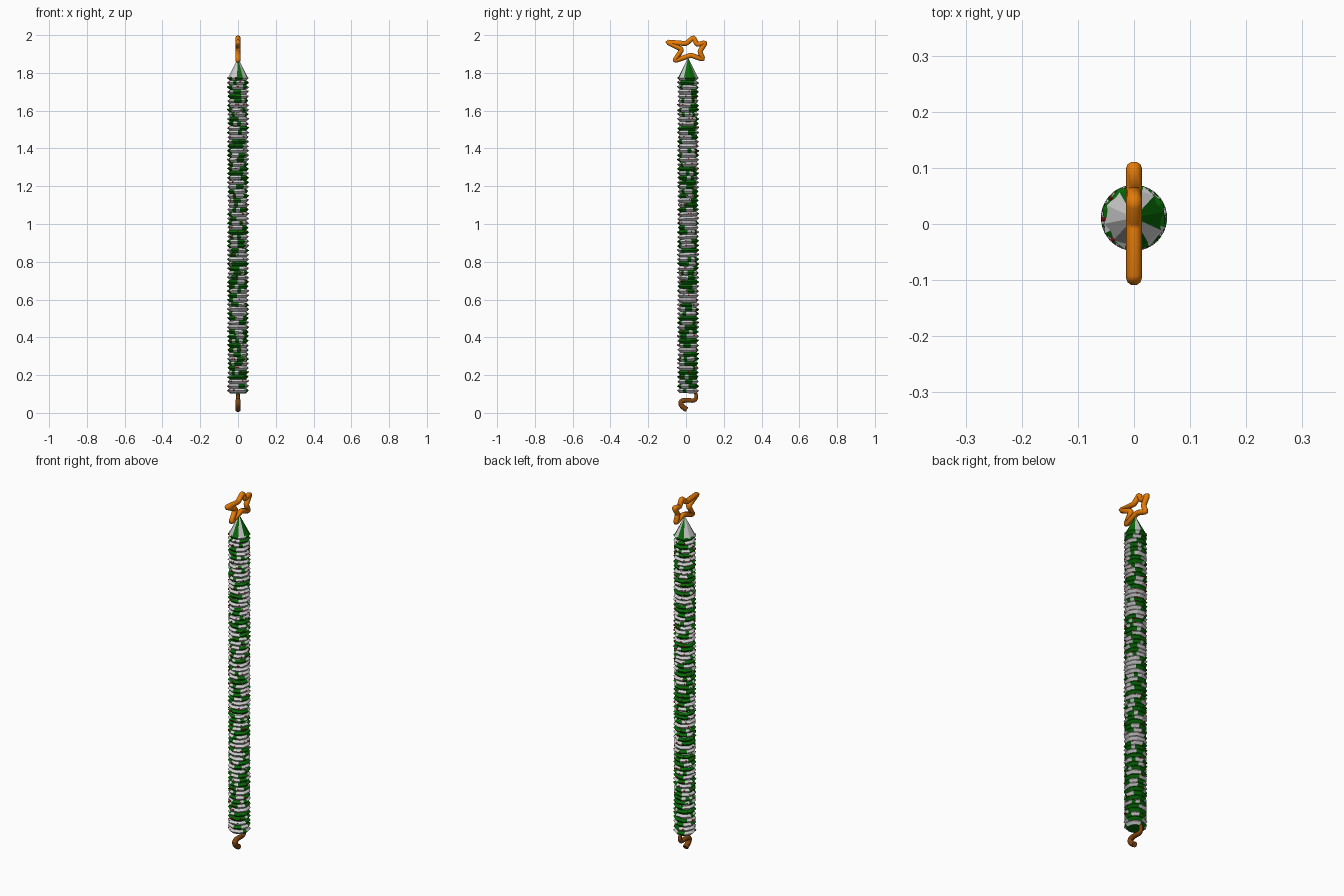
import bpy, bmesh, math, random
from mathutils import Matrix, Vector

if "Cube" in bpy.data.objects:
    bpy.data.objects.remove(bpy.data.objects["Cube"])

random.seed(4)
CY = 0.011                      # column axis offset in y


def material(name, rgb):
    m = bpy.data.materials.new(name)
    m.diffuse_color = (*rgb, 1)
    m.use_nodes = True
    m.node_tree.nodes["Principled BSDF"].inputs["Base Color"].default_value = m.diffuse_color
    return m


green = material("green", (0.002, 0.14, 0.002))
white = material("white", (0.72, 0.72, 0.72))
red = material("red", (0.6, 0.005, 0.01))
orange = material("orange", (0.8, 0.2, 0.002))
brown = material("brown", (0.22, 0.06, 0.005))


def mesh_object(name, bm, mats):
    me = bpy.data.meshes.new(name)
    bm.to_mesh(me)
    bm.free()
    for m in mats:
        me.materials.append(m)
    ob = bpy.data.objects.new(name, me)
    bpy.context.collection.objects.link(ob)
    return ob


def tube(name, pts, radius, mat, cyclic=False, kind='POLY', radii=None):
    cu = bpy.data.curves.new(name, 'CURVE')
    cu.dimensions = '3D'
    cu.bevel_depth = radius
    cu.bevel_resolution = 3
    cu.use_fill_caps = True
    cu.resolution_u = 6
    sp = cu.splines.new(kind)
    sp.points.add(len(pts) - 1)
    for i, (y, z) in enumerate(pts):
        sp.points[i].co = (0, y, z, 1)
        sp.points[i].radius = radii[i] if radii else 1
    sp.use_cyclic_u = cyclic
    if kind == 'NURBS':
        sp.order_u = 3
        sp.use_endpoint_u = True
    cu.materials.append(mat)
    ob = bpy.data.objects.new(name, cu)
    bpy.context.collection.objects.link(ob)


def ring(bm, M, radii, z, n):
    return [bm.verts.new(M @ Vector((radii[i % 2] * math.cos(math.tau * i / n),
                                     radii[i % 2] * math.sin(math.tau * i / n), z)))
            for i in range(n)]


# foliage: stacked frilled skirts, each with a sloping top and an undercut
LAYERS, SIDES = 70, 16
STEP = (1.772 - 0.118) / (LAYERS - 1)
leaves, berries = bmesh.new(), bmesh.new()
for k in range(LAYERS):
    z = 0.118 + k * STEP
    tilt = Matrix.Rotation(random.uniform(-0.05, 0.05), 4, random.choice("XY"))
    M = (Matrix.Translation((0, CY, z)) @ tilt
         @ Matrix.Rotation(random.uniform(0, math.tau), 4, 'Z'))
    top = ring(leaves, M, (0.045, 0.045), 0.011, SIDES)
    rim = ring(leaves, M, (0.059, 0.054), 0, SIDES)
    low = ring(leaves, M, (0.043, 0.043), -0.014, SIDES)
    for i in range(SIDES):
        j = (i + 1) % SIDES
        if i % 2 == 0 or random.random() < 0.3:
            snowy = int(random.random() < 0.55)
        for quad, chance in (((rim[i], rim[j], top[j], top[i]), snowy),
                             ((low[i], low[j], rim[j], rim[i]), snowy)):
            leaves.faces.new(quad).material_index = chance
    if k == 0:
        leaves.faces.new(low[::-1])
    for _ in range(4):
        a = random.uniform(0, math.tau)
        p = M @ Vector((0.054 * math.cos(a), 0.054 * math.sin(a), 0.002))
        bmesh.ops.create_icosphere(berries, subdivisions=1, radius=0.0042,
                                   matrix=Matrix.Translation(p))
mesh_object("foliage_skirts", leaves, [green, white])
mesh_object("berries", berries, [red])

# pointed cap of alternating wedges
cap = bmesh.new()
M = Matrix.Translation((0, CY, 1.775)) @ Matrix.Rotation(0.2, 4, 'Z')
base = ring(cap, M, (0.053, 0.053), 0, 10)
tip = cap.verts.new((0, CY, 1.88))
for i in range(10):
    f = cap.faces.new((base[i], base[(i + 1) % 10], tip))
    f.material_index = int(i in (1, 3, 4, 5, 6, 8))
mesh_object("pointed_cap", cap, [green, white])

# star outline bent from round tube
star = [(-0.1, 1.963), (0.0, 1.955), (0.04, 1.988), (0.058, 1.95), (0.103, 1.96),
        (0.073, 1.914), (0.09, 1.872), (0.026, 1.894), (-0.06, 1.864), (-0.022, 1.924)]


def rounded(pts, d=0.008):
    out = []
    n = len(pts)
    for i in range(n):
        p, a, b = (Vector(pts[j % n]) for j in (i, i - 1, i + 1))
        u, v = (a - p).normalized() * d, (b - p).normalized() * d
        out += [p + u, p + (u + v) * 0.25, p + v]
    return out


tube("top_star", rounded(star), 0.014, orange, cyclic=True)

# curled trunk below the foliage
trunk = [(0.02, 0.17), (0.045, 0.12), (0.058, 0.085), (0.045, 0.063), (0.01, 0.068),
         (-0.028, 0.064), (-0.026, 0.035), (0.005, 0.017)]
tube("curled_trunk", trunk, 0.0145, brown, kind='NURBS',
     radii=[0.4, 0.55, 0.7, 0.8, 0.9, 1, 1, 1])
